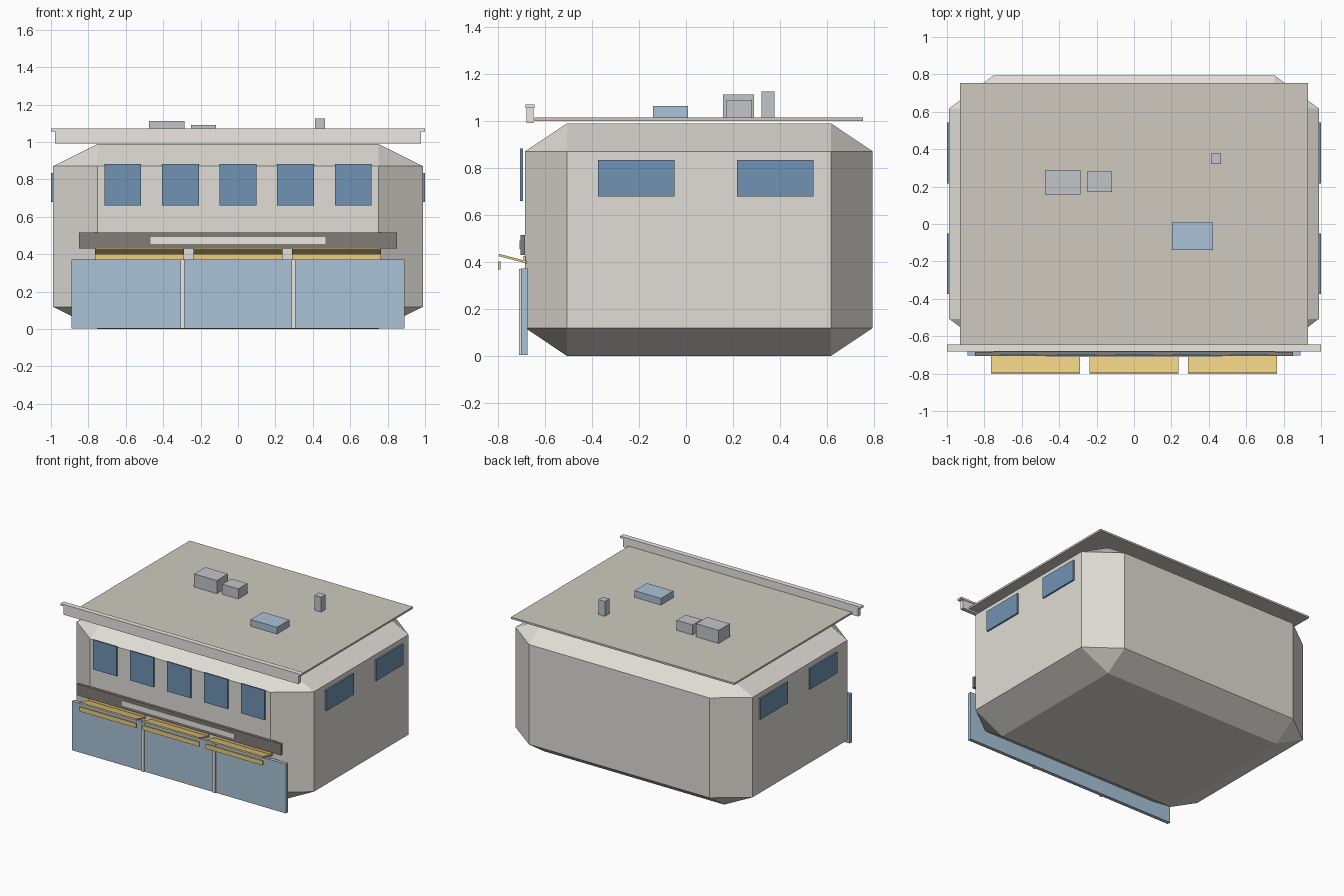
import bpy, bmesh, math
from mathutils import Matrix

if "Cube" in bpy.data.objects:
    bpy.data.objects.remove(bpy.data.objects["Cube"])


def material(name, rgb):
    m = bpy.data.materials.new(name)
    m.diffuse_color = (*rgb, 1)
    m.use_nodes = True
    m.node_tree.nodes["Principled BSDF"].inputs["Base Color"].default_value = m.diffuse_color
    return m


WALL = material("wall_beige", (0.75, 0.72, 0.67))
ROOF = material("roof_taupe", (0.62, 0.59, 0.53))
TRIM = material("trim_cream", (0.83, 0.81, 0.76))
NAVY = material("window_navy", (0.16, 0.29, 0.45))
GLASS = material("shop_glass_blue", (0.40, 0.54, 0.68))
DARK = material("sign_dark", (0.22, 0.20, 0.19))
GOLD = material("awning_gold", (0.82, 0.61, 0.22))
METAL = material("metal_grey", (0.54, 0.56, 0.59))


def box(name, x, y, z, mat, bevel=0.0, tilt=0.0):
    """Box from (min, max) ranges; bevel is a fraction of each side, tilt is about x."""
    bm = bmesh.new()
    bmesh.ops.create_cube(bm, size=1)
    if bevel:
        bmesh.ops.bevel(bm, geom=bm.edges[:], offset=bevel, segments=1,
                        affect='EDGES', profile=0.5)
    size = [b - a for a, b in (x, y, z)]
    bmesh.ops.scale(bm, vec=size, verts=bm.verts)
    bmesh.ops.rotate(bm, matrix=Matrix.Rotation(tilt, 3, 'X'), verts=bm.verts)
    mesh = bpy.data.meshes.new(name)
    bm.to_mesh(mesh)
    bm.free()
    ob = bpy.data.objects.new(name, mesh)
    ob.location = [(a + b) / 2 for a, b in (x, y, z)]
    mesh.materials.append(mat)
    bpy.context.collection.objects.link(ob)
    return ob


def around(c, width):
    return (c - width / 2, c + width / 2)


# Chamfered building body and roof
box("building_body", (-0.988, 0.988), (-0.685, 0.795), (0, 0.99), WALL, bevel=0.12)
box("roof_slab", (-0.93, 0.93), (-0.645, 0.753), (1.0, 1.014), ROOF)
box("parapet", (-0.978, 0.978), (-0.68, -0.65), (0.992, 1.058), TRIM)
box("parapet_cap", (-1, 1), (-0.683, -0.645), (1.056, 1.071), TRIM)

# Upper windows
for i in range(5):
    box(f"front_window_{i + 1}", around((i - 2) * 0.308, 0.197),
        (-0.706, -0.695), (0.66, 0.883), NAVY)
for side, x in (("left", (-1, -0.984)), ("right", (0.984, 1))):
    for n, yc in enumerate((-0.212, 0.38)):
        box(f"{side}_window_{n + 1}", x, around(yc, 0.325), (0.678, 0.835), NAVY)

# Sign band
box("sign_band", (-0.85, 0.85), (-0.705, -0.685), (0.43, 0.515), DARK)
box("sign_panel", (-0.468, 0.468), (-0.71, -0.70), (0.454, 0.492), TRIM)

# Shop front glazing and mullions
box("shop_glass", (-0.89, 0.89), (-0.702, -0.676), (0.003, 0.373), GLASS)
for side, x in (("left", -0.297), ("right", 0.297)):
    box(f"{side}_mullion", around(x, 0.02), (-0.711, -0.695), (0.003, 0.37), TRIM)

# Awnings: tilted canopy, front valance and wall rail
slope = math.atan2(-0.03, 0.115)
for i in range(3):
    x = around((i - 1) * 0.527, 0.475)
    box(f"awning_{i + 1}", x, around(-0.738, 0.122), around(0.414, 0.01), GOLD, tilt=slope)
    box(f"awning_valance_{i + 1}", x, (-0.8, -0.789), (0.368, 0.402), GOLD)
    box(f"awning_rail_{i + 1}", x, (-0.692, -0.684), (0.398, 0.425), GOLD)

# Rooftop equipment
box("air_unit_large", (-0.475, -0.287), (0.158, 0.29), (1.012, 1.113), METAL)
box("air_unit_small", (-0.252, -0.118), (0.172, 0.28), (1.012, 1.09), METAL)
box("roof_vent", (0.412, 0.466), (0.322, 0.377), (1.012, 1.126), METAL)
box("skylight", (0.203, 0.423), (-0.14, 0.008), (1.012, 1.064), GLASS)
